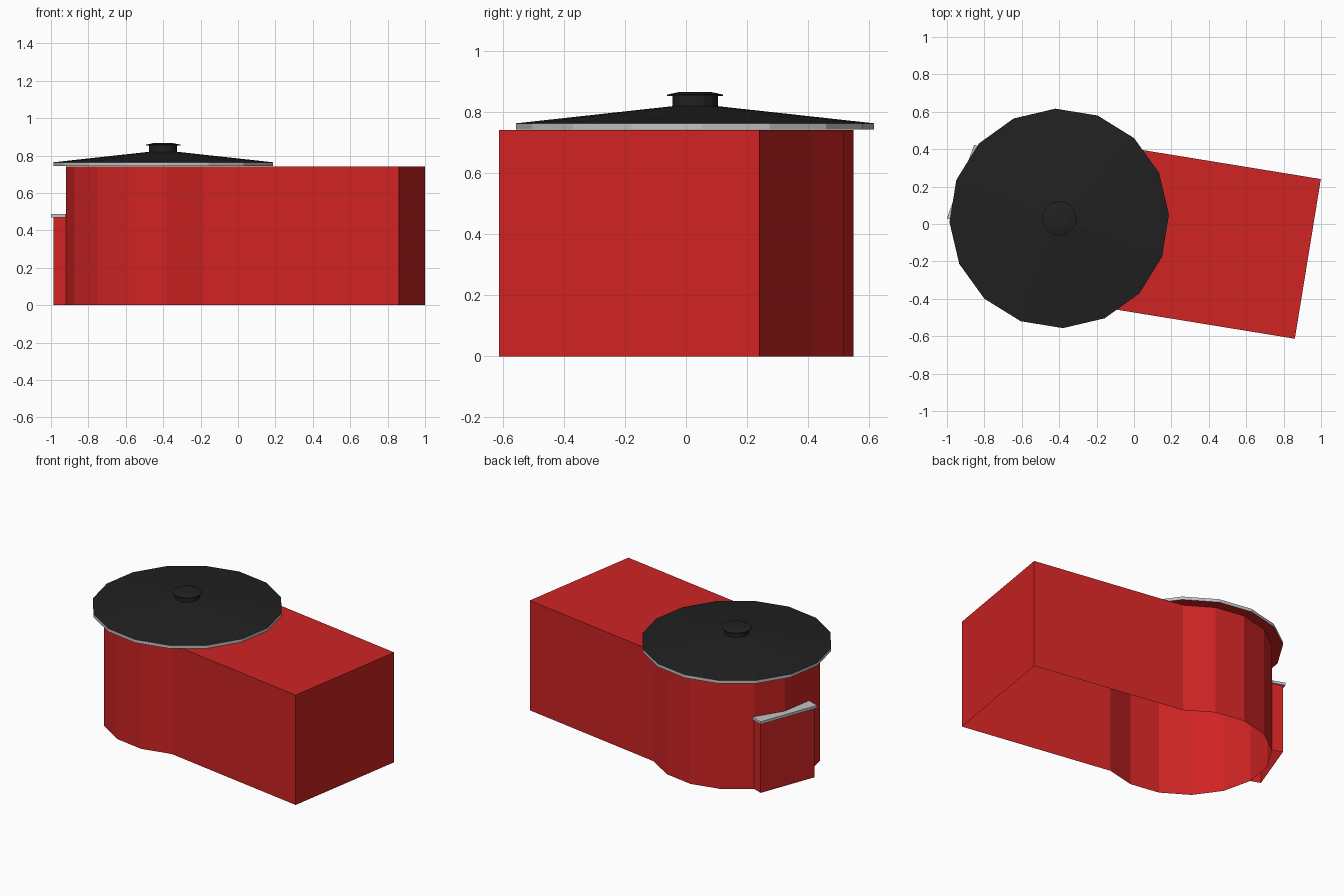
import bpy, bmesh, math
from mathutils import Matrix

if "Cube" in bpy.data.objects:
    bpy.data.objects.remove(bpy.data.objects["Cube"])

TURN = math.radians(-9.25)      # heading of the long wing
CX, CY = -0.40, 0.03            # centre of the round part
SIDES = 16
STEP = 2 * math.pi / SIDES
PLACE = Matrix.Translation((CX, CY, 0)) @ Matrix.Rotation(TURN, 4, 'Z')


def material(name, rgb):
    m = bpy.data.materials.new(name)
    m.diffuse_color = (*rgb, 1)
    m.use_nodes = True
    m.node_tree.nodes["Principled BSDF"].inputs["Base Color"].default_value = m.diffuse_color
    return m


red = material("red", (0.63, 0.017, 0.017))
grey = material("light grey", (0.55, 0.55, 0.55))
black = material("black", (0.015, 0.015, 0.015))


def finish(name, bm, mats, matrix=PLACE):
    me = bpy.data.meshes.new(name)
    bm.transform(matrix)
    bm.normal_update()
    bm.to_mesh(me)
    bm.free()
    for m in mats:
        me.materials.append(m)
    ob = bpy.data.objects.new(name, me)
    bpy.context.collection.objects.link(ob)
    return ob


def extrude_outline(name, pts, z0, z1, mat, closed_bottom, matrix=PLACE):
    """Prism over a counter-clockwise outline."""
    bm = bmesh.new()
    low = [bm.verts.new((x, y, z0)) for x, y in pts]
    top = [bm.verts.new((x, y, z1)) for x, y in pts]
    n = len(pts)
    for i in range(n):
        j = (i + 1) % n
        bm.faces.new((low[i], low[j], top[j], top[i]))
    bm.faces.new(top)
    if closed_bottom:
        bm.faces.new(low[::-1])
    return finish(name, bm, [mat], matrix)


def lathe(name, profile, mats, pick):
    """Sixteen-sided turned shape, profile from bottom to top, capped."""
    bm = bmesh.new()
    rings = [[bm.verts.new((r * math.cos((k + .5) * STEP),
                            r * math.sin((k + .5) * STEP), z))
              for k in range(SIDES)] for r, z in profile]
    for a, b in zip(rings, rings[1:]):
        for k in range(SIDES):
            j = (k + 1) % SIDES
            bm.faces.new((a[k], a[j], b[j], b[k]))
    bm.faces.new(rings[0][::-1])
    bm.faces.new(rings[-1])
    bm.normal_update()
    for f in bm.faces:
        f.material_index = pick(f.normal.z)
    return finish(name, bm, mats)


# Hollow body: faceted round end running into a straight wing, open below
R, LENGTH = 0.52, 1.347
half = R * math.sin(2.5 * STEP)
outline = [(LENGTH, -half), (LENGTH, half)]
outline += [(R * math.cos((k + .5) * STEP), R * math.sin((k + .5) * STEP))
            for k in range(2, 14)]
extrude_outline("body", outline, 0, 0.742, red, False)

# Wide low cone roof with a grey rim and red underside
lathe("roof", [(0.587, 0.743), (0.587, 0.764), (0.075, 0.82)],
      [red, grey, black],
      lambda nz: 0 if nz < -0.5 else (1 if nz < 0.5 else 2))

# Roof knob with an overhanging cap
lathe("roof_knob", [(0.075, 0.815), (0.075, 0.853), (0.092, 0.853),
                    (0.092, 0.858), (0.05, 0.867)], [black], lambda nz: 0)

# Small bay straddling one wall corner, open below, with a grey slab on top
BAY = Matrix.Translation((CX, CY, 0)) @ Matrix.Rotation(
    TURN + 7.5 * STEP, 4, 'Z')


def bay_outline(front, w):
    # inner edge follows the two wall facets
    back = R - w * math.tan(STEP / 2)
    return [(back, -w), (front, -w), (front, w), (back, w), (R, 0)]


extrude_outline("bay", bay_outline(0.55, 0.20), 0, 0.47, red, False, BAY)
extrude_outline("bay_slab", bay_outline(0.563, 0.21), 0.47, 0.488, grey,
                True, BAY)
